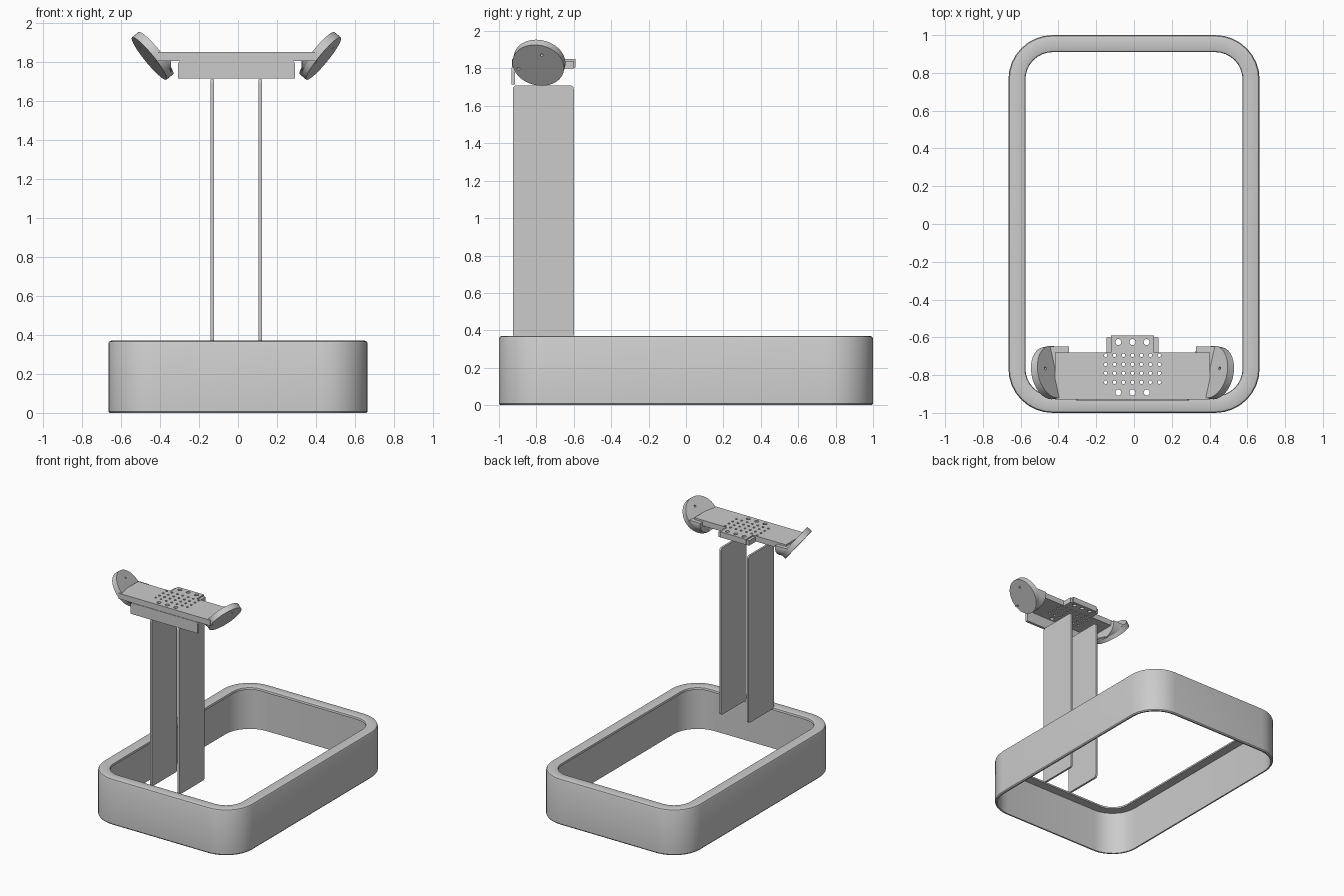
import bpy, bmesh, math
from mathutils import Vector, Matrix

if "Cube" in bpy.data.objects:
    bpy.data.objects.remove(bpy.data.objects["Cube"])

CX = -0.008  # the stand sits slightly left of centre


def finish(name, bm, smooth=True):
    bmesh.ops.remove_doubles(bm, verts=bm.verts, dist=1e-5)
    bmesh.ops.recalc_face_normals(bm, faces=bm.faces)
    me = bpy.data.meshes.new(name)
    bm.to_mesh(me)
    bm.free()
    ob = bpy.data.objects.new(name, me)
    bpy.context.collection.objects.link(ob)
    if smooth:
        bpy.ops.object.select_all(action='DESELECT')
        bpy.context.view_layer.objects.active = ob
        ob.select_set(True)
        bpy.ops.object.shade_smooth_by_angle(angle=math.radians(25))
    return ob


def rounded_rect(hx, hy, r, n):
    pts = []
    for k, (sx, sy) in enumerate([(1, 1), (-1, 1), (-1, -1), (1, -1)]):
        for i in range(n + 1):
            a = math.pi / 2 * (k + i / n)
            pts.append((sx * (hx - r) + r * math.cos(a), sy * (hy - r) + r * math.sin(a)))
    return pts


def prism(name, pts, to_3d, vec):
    """Extrude a flat outline along vec."""
    bm = bmesh.new()
    f = bm.faces.new([bm.verts.new(to_3d(*p)) for p in pts])
    ext = bmesh.ops.extrude_face_region(bm, geom=[f])
    bmesh.ops.translate(bm, vec=vec, verts=[v for v in ext['geom'] if isinstance(v, bmesh.types.BMVert)])
    return finish(name, bm, False)


def box(name, x, y, z):
    return prism(name, [(x[0], y[0]), (x[1], y[0]), (x[1], y[1]), (x[0], y[1])],
                 lambda a, b: (a, b, z[0]), (0, 0, z[1] - z[0]))


def cutter(name, holes):
    """One hidden object holding many cylinders: (position, direction, radius, length)."""
    bm = bmesh.new()
    for pos, d, r, length in holes:
        m = Matrix.Translation(pos) @ Vector(d).to_track_quat('Z', 'Y').to_matrix().to_4x4()
        bmesh.ops.create_cone(bm, cap_ends=True, segments=16, radius1=r, radius2=r, depth=length, matrix=m)
    ob = finish(name, bm, False)
    ob.hide_render = True
    ob.hide_set(True)
    return ob


def cut(ob, tool):
    mod = ob.modifiers.new("holes", 'BOOLEAN')
    mod.operation, mod.solver, mod.object = 'DIFFERENCE', 'EXACT', tool


# Base frame: thin outer wall with an inward lip on top
section = [(.006, 0), (0, .008), (0, .355), (.005, .366), (.015, .37), (.077, .37),
           (.087, .366), (.09, .357), (.09, .35), (.018, .35), (.018, 0)]
bm = bmesh.new()
rings = [[bm.verts.new((x, y, z)) for x, y in rounded_rect(.665 - d, 1 - d, .235 - d, 8)] for d, z in section]
for a, b in zip(rings, rings[1:] + rings[:1]):
    for i in range(len(a)):
        j = (i + 1) % len(a)
        bm.faces.new((a[i], a[j], b[j], b[i]))
finish("base_frame", bm)

# Two upright plates
for side, x in (("left", -.140), ("right", .106)):
    prism("upright_plate_" + side, rounded_rect(.1625, .675, .02, 5),
          lambda a, b: (x, a - .7625, b + 1.035), (.016, 0, 0))

# Head deck with rear tab, perforated
half = [(.41, -.93), (.41, -.68), (.115, -.68), (.115, -.59)]
outline = [(CX + x, y) for x, y in half] + [(CX - x, y) for x, y in reversed(half)]
deck = prism("head_deck", outline, lambda a, b: (a, b, 1.805), (0, 0, .045))
holes = [((CX + .0475 * i, y, 1.83), (0, 0, 1), .009, .1)
         for i in range(-3, 4) for y in (-.695, -.743, -.79, -.838)]
holes += [((CX + .075 * i, y, 1.83), (0, 0, 1), .016, .1) for i in (-1, 0, 1) for y in (-.625, -.892)]
cut(deck, cutter("deck_hole_cutter", holes))

# Front skirt and rear brackets under the deck
prism("front_skirt", [(-.30, 1.715), (.30, 1.715), (.30, 1.79), (.29, 1.805), (-.29, 1.805), (-.30, 1.79)],
      lambda a, b: (CX + a, -.934, b), (0, .02, 0))
for s in (-1, 1):
    box("rear_bracket", sorted((CX + s * .10, CX + s * .137)), (-.68, -.60), (1.80, 1.84))

# Tilted end discs and the solid necks joining them to the deck
for s, side in ((-1, "left"), (1, "right")):
    n = Vector((s * .77, -.17, -.63)).normalized()
    outer = Vector((CX + s * .447, -.79, 1.817))
    rot = n.to_track_quat('Z', 'Y').to_matrix().to_4x4()
    bm = bmesh.new()
    bmesh.ops.create_cone(bm, cap_ends=True, segments=48, radius1=.14, radius2=.14, depth=.044,
                          matrix=Matrix.Translation(outer - n * .022) @ rot)
    disc = finish("end_disc_" + side, bm)
    screws = [((CX + s * .488, -.77, 1.876), n, .008, .12), ((CX + s * .405, -.895, 1.80), n, .008, .12)]
    cut(disc, cutter("disc_hole_cutter_" + side, screws))

    bm = bmesh.new()
    for i in range(48):
        a = math.tau * i / 48
        p = outer - n * .03 + rot.to_3x3() @ Vector((math.cos(a), math.sin(a), 0)) * .139
        if p.z < 1.845:
            bm.verts.new(p)
            bm.verts.new((CX + s * .335, p.y, p.z))
    hull = bmesh.ops.convex_hull(bm, input=bm.verts)
    bmesh.ops.delete(bm, geom=[v for v in bm.verts if not v.link_faces], context='VERTS')
    finish("end_neck_" + side, bm)
